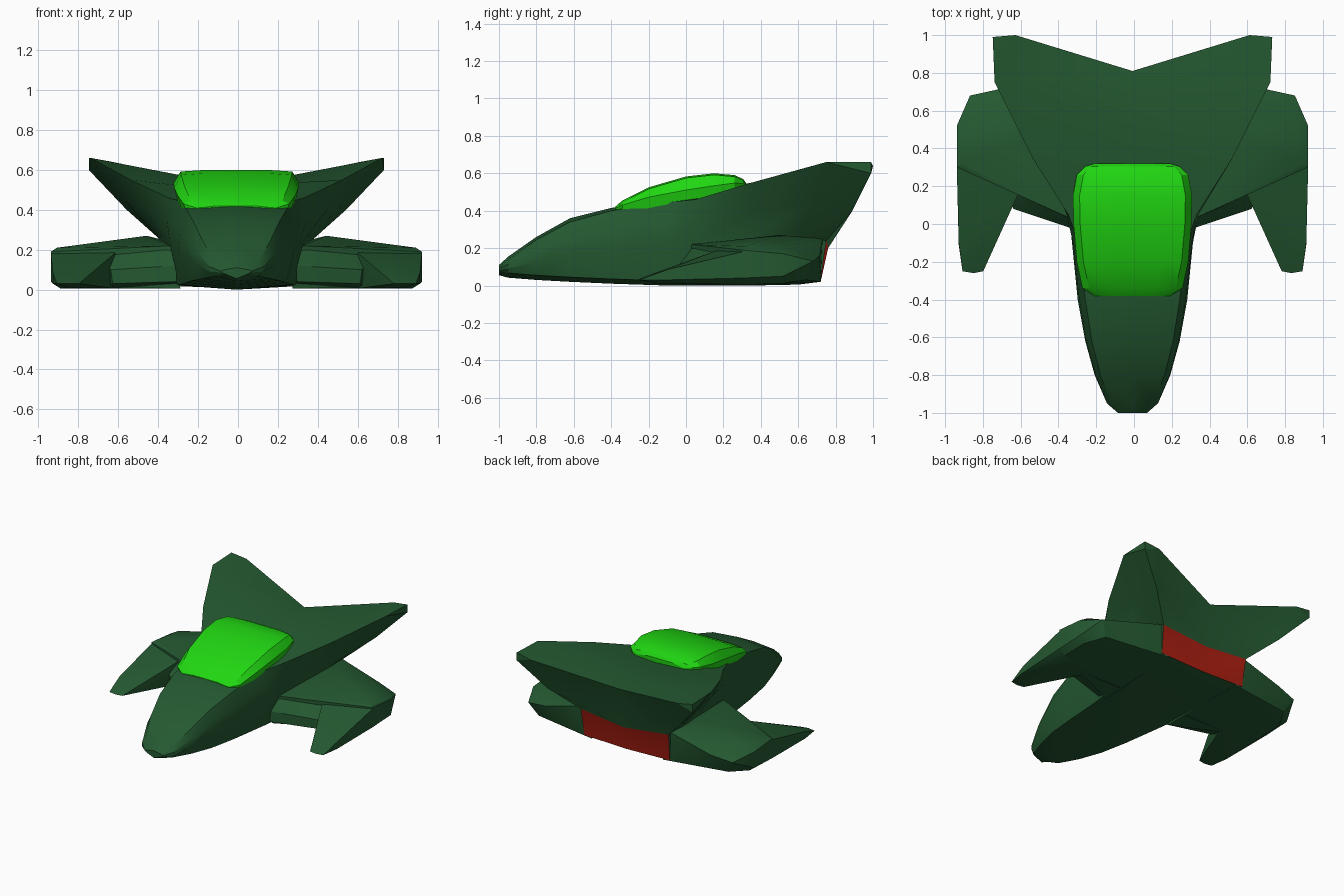
import bpy
import bmesh
import math
from mathutils import Vector

if "Cube" in bpy.data.objects:
    bpy.data.objects.remove(bpy.data.objects["Cube"], do_unlink=True)

CENTRE_X = -0.008


def make_material(name, colour):
    mat = bpy.data.materials.new(name)
    mat.use_nodes = True
    mat.diffuse_color = (*colour, 1)
    mat.node_tree.nodes["Principled BSDF"].inputs["Base Color"].default_value = (*colour, 1)
    return mat


dark_green = make_material("dark green hull", (0.018, 0.1, 0.031))
bright_green = make_material("bright green canopy", (0.015, 0.68, 0.006))
red = make_material("red exhaust", (0.42, 0.014, 0.006))


def finish(name, bm, materials, angle=25):
    """Turn a bmesh into a shaded object."""
    bmesh.ops.recalc_face_normals(bm, faces=bm.faces[:])
    mesh = bpy.data.meshes.new(name)
    bm.to_mesh(mesh)
    bm.free()
    for mat in materials:
        mesh.materials.append(mat)
    obj = bpy.data.objects.new(name, mesh)
    obj.location.x = CENTRE_X
    bpy.context.collection.objects.link(obj)
    bpy.ops.object.select_all(action="DESELECT")
    obj.select_set(True)
    bpy.context.view_layer.objects.active = obj
    bpy.ops.object.shade_smooth_by_angle(angle=math.radians(angle))
    return obj


def mirrored(point):
    return (-point[0], point[1], point[2])


def loft(bm, rings, closed=True):
    """Bridge consecutive rings of vertices with quads."""
    for a, b in zip(rings, rings[1:]):
        count = len(a)
        for i in range(count if closed else count - 1):
            j = (i + 1) % count
            bm.faces.new((a[i], a[j], b[j], b[i]))


def hull(name, points, side):
    """Convex faceted solid on the chosen side of the craft."""
    bm = bmesh.new()
    for x, y, z in points:
        bm.verts.new((side * x, y, z))
    result = bmesh.ops.convex_hull(bm, input=bm.verts[:])
    loose = {g for g in result["geom_interior"] if isinstance(g, bmesh.types.BMVert)}
    bmesh.ops.delete(bm, geom=list(loose), context="VERTS")
    bmesh.ops.dissolve_limit(bm, angle_limit=math.radians(2),
                             verts=bm.verts[:], edges=bm.edges[:])
    return finish(name, bm, [dark_green])


# Fuselage half section: keel, chine, flank, upper flank, shoulder, crown
def half_section(y, keel, chine_x, flank_x, flank_z, shoulder_x, shoulder_z, crown):
    flank = Vector((flank_x, y, flank_z))
    shoulder = Vector((shoulder_x, y, shoulder_z))
    upper = (flank + shoulder) / 2 + Vector((0.012, 0, 0))
    return [(0, y, keel), (chine_x, y, keel + 0.025), flank, upper, shoulder, (0, y, crown)]


sections = [half_section(*row) for row in (
    (-1, .055, .06, .07, .085, .06, .1, .11),
    (-.95, .042, .11, .135, .09, .11, .14, .155),
    (-.8, .03, .17, .2, .13, .17, .245, .26),
    (-.62, .02, .22, .25, .18, .215, .34, .36),
    (-.4, .01, .25, .29, .2, .25, .4, .415),
    (-.1, 0, .28, .32, .23, .285, .445, .46),
    (.05, 0, .3, .335, .24, .34, .46, .49),
    (.35, 0, .34, .36, .26, .53, .55, .52),
)]
# Swept fin stations, where the shoulder runs out to the fin tip
sections.append([(0, .6, .005), (.35, .6, .02), (.39, .6, .26),
                 (.56, .68, .45), (.73, .75, .66), (0, .65, .52)])
sections.append([(0, .72, .02), (.36, .72, .03), (.37, .75, .24),
                 (.55, .89, .4), (.74, .99, .6), (0, .81, .51)])

bm = bmesh.new()
rings = []
for section in sections:
    points = list(section) + [mirrored(p) for p in section[-2:0:-1]]
    rings.append([bm.verts.new(p) for p in points])
loft(bm, rings)
bm.faces.new(rings[0])

# Tail: red exhaust panel below, green fin backs above
tail = rings[-1]
hub = bm.verts.new((0, .76, .2))
for order in ((0, 1, 2, 3, 4, 5), (0, 9, 8, 7, 6, 5)):
    keel, chine, flank, upper, tip, crown = (tail[i] for i in order)
    bm.faces.new((keel, chine, flank, hub)).material_index = 1
    side = 1 if tip.co.x > 0 else -1
    edge = bm.verts.new((side * .62, 1, .64))
    top = bm.verts.new((side * .74, .99, .66))
    bm.faces.new((hub, flank, upper, crown))
    bm.faces.new((upper, tip, edge))
    bm.faces.new((upper, edge, crown))
    bm.faces.new((tip, top, edge))
    # Fin tip cap and the deck strip that reaches it
    front = next(v for v in rings[-2] if abs(v.co.x - side * .73) < .001)
    old = [f for f in bm.faces if front in f.verts and tip in f.verts and crown in f.verts]
    bmesh.ops.delete(bm, geom=old, context="FACES_ONLY")
    bm.faces.new((front, tip, top))
    bm.faces.new((front, top, edge))
    bm.faces.new((front, edge, crown))
    bm.faces.new((front, crown, rings[-2][5]))
finish("fuselage_and_fins", bm, [dark_green, red])

# Canopy: bevelled bubble lofted from front to back
canopy_rows = (
    (-.38, .2, .405, .42), (-.34, .265, .42, .455), (-.2, .295, .45, .525),
    (0, .312, .48, .583), (.15, .315, .505, .6), (.26, .295, .53, .59),
    (.305, .25, .535, .57), (.32, .2, .53, .55),
)
bm = bmesh.new()
rings = []
for y, width, rim, top in canopy_rows:
    lip = rim + (top - rim) * .3
    half = [(width - .02, y, rim - .05), (width, y, lip),
            (width - .035, y, top - .008), (width * .5, y, top)]
    points = half + [mirrored(p) for p in half[::-1]]
    rings.append([bm.verts.new(p) for p in points])
loft(bm, rings)
bm.faces.new(rings[0])
bm.faces.new(rings[-1])
finish("canopy", bm, [bright_green], 22)

# Side wings with forward claws
wing = [(.28, .02, .005), (.3, .72, .02), (.88, .3, .005), (.88, .5, .01), (.8, .64, .03),
        (.93, .3, .04), (.93, .52, .05), (.93, .3, .19), (.93, .52, .17),
        (.86, .68, .13), (.7, .715, .16), (.33, .03, .22), (.45, .5, .27),
        (.37, .73, .25), (.6, .17, .215), (.9, .32, .21), (.86, .52, .21)]
claw = [(.79, -.25, .03), (.84, -.26, .03), (.9, -.25, .03), (.84, -.2, .055),
        (.92, -.11, .03), (.92, -.1, .085), (.84, -.08, .095), (.65, .06, .04),
        (.64, .08, .1), (.6, .17, .19), (.93, .3, .04), (.93, .3, .18),
        (.84, -.15, .012), (.88, .3, .005), (.6, .2, .005)]
shelf = [(.3, -.03, .04), (.3, -.03, .12), (.36, .04, .03), (.48, .085, .03),
         (.62, .08, .03), (.48, .09, .1), (.63, .08, .1), (.33, .04, .21),
         (.6, .18, .19), (.3, .2, .005), (.65, .2, .005), (.7, .2, .17)]
for label, side in (("left", 1), ("right", -1)):
    hull(label + "_wing", wing, side)
    hull(label + "_wing_claw", claw, side)
    hull(label + "_wing_shelf", shelf, side)
